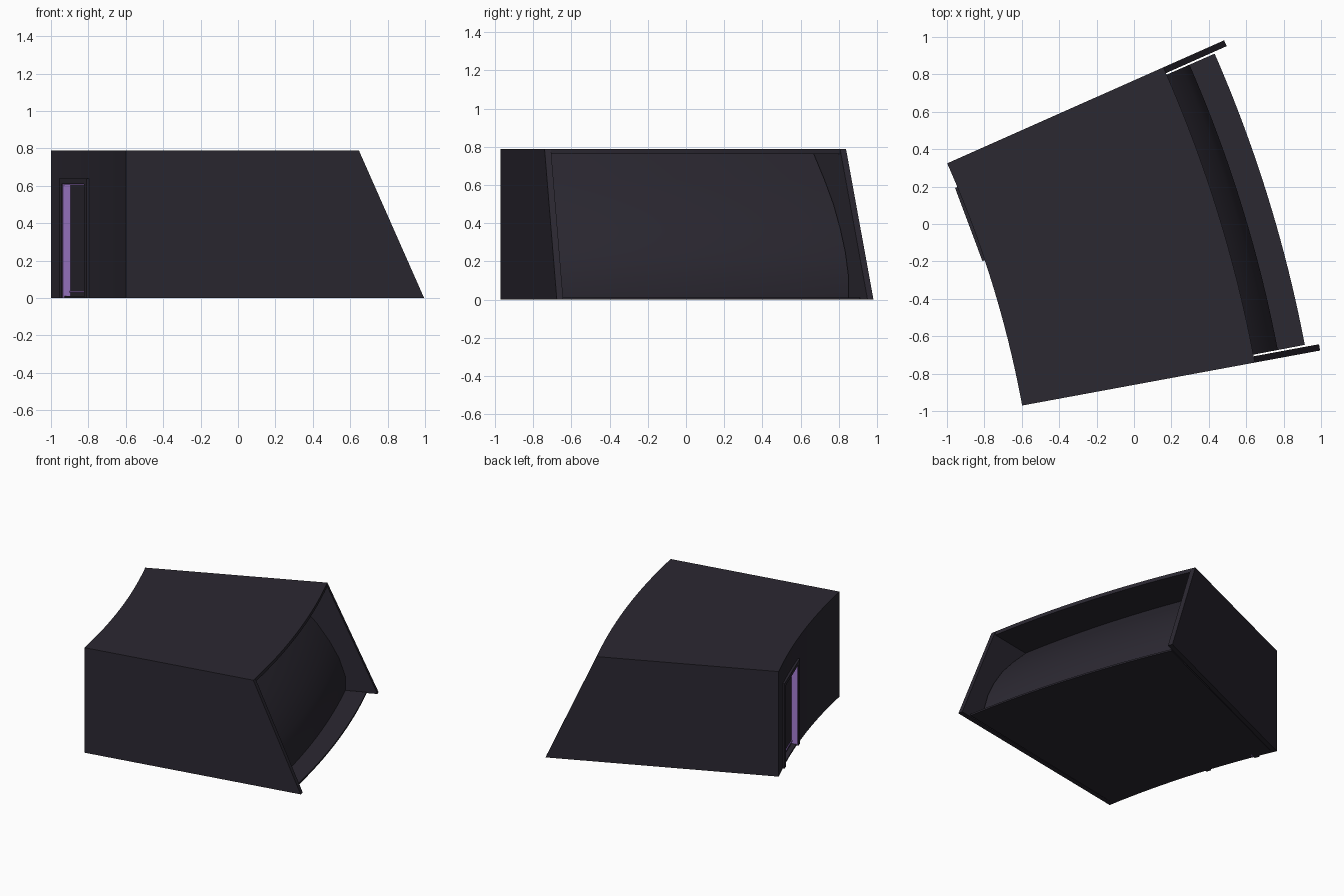
import bpy, bmesh, math
from mathutils import Matrix, Vector

if "Cube" in bpy.data.objects:
    bpy.data.objects.remove(bpy.data.objects["Cube"])

# Ring centre and wedge limits (degrees)
CX, CY = -6.272, -2.018
A0, A1 = 10.46, 23.95
R_BACK, R_ROOF, R_FLOOR, R_WALL, H = 5.77, 7.035, 7.315, 7.39, 0.79
INSET = 0.35


def material(name, col):
    m = bpy.data.materials.new(name)
    m.diffuse_color = (*col, 1)
    m.use_nodes = True
    m.node_tree.nodes["Principled BSDF"].inputs["Base Color"].default_value = m.diffuse_color
    return m


dark = material("dark_panel", (0.024, 0.021, 0.031))
lilac = material("lilac_light", (0.36, 0.2, 0.62))


def finish(name, bm, mat, smooth=False):
    bmesh.ops.recalc_face_normals(bm, faces=bm.faces[:])
    me = bpy.data.meshes.new(name)
    bm.to_mesh(me)
    bm.free()
    me.materials.append(mat)
    ob = bpy.data.objects.new(name, me)
    bpy.context.collection.objects.link(ob)
    if smooth:
        bpy.ops.object.select_all(action='DESELECT')
        ob.select_set(True)
        bpy.context.view_layer.objects.active = ob
        bpy.ops.object.shade_smooth_by_angle(angle=math.radians(25))
    return ob


def polar(r, deg, z):
    a = math.radians(deg)
    return Vector((CX + r * math.cos(a), CY + r * math.sin(a), z))


def sector(name, profile, a0, a1, n=20):
    """Sweep a closed (radius, height) profile around the ring centre."""
    bm = bmesh.new()
    rings = [[bm.verts.new(polar(r, a0 + (a1 - a0) * i / n, z)) for r, z in profile]
             for i in range(n + 1)]
    k = len(profile)
    for p, q in zip(rings, rings[1:]):
        for j in range(k):
            bm.faces.new((p[j], p[(j + 1) % k], q[(j + 1) % k], q[j]))
    bm.faces.new(rings[0])
    bm.faces.new(rings[-1])
    return finish(name, bm, dark, True)


def rect(r0, r1, z0, z1):
    return [(r0, z0), (r1, z0), (r1, z1), (r0, z1)]


def side_wall(name, deg, inward):
    """Flat radial wall with a raked front edge, thickened towards the room."""
    bm = bmesh.new()
    pts = [(R_BACK, 0), (R_WALL, 0), (R_ROOF, H), (R_BACK, H)]
    f = bm.faces.new([bm.verts.new(polar(r, deg, z)) for r, z in pts])
    ext = bmesh.ops.extrude_face_region(bm, geom=[f], use_keep_orig=True)
    a = math.radians(deg)
    off = Vector((-math.sin(a), math.cos(a), 0)) * 0.034 * inward
    bmesh.ops.translate(bm, vec=off,
                        verts=[v for v in ext['geom'] if isinstance(v, bmesh.types.BMVert)])
    finish(name, bm, dark)


# Side walls
side_wall("side_wall_near", A0, 1)
side_wall("side_wall_far", A1, -1)

# Roof and floor slabs
sector("roof", rect(R_BACK, R_ROOF, H - 0.027, H), A0, A1)
sector("floor", rect(R_BACK, R_FLOOR, 0, 0.012), A0 + INSET, A1 - INSET)

# Recessed front panel, bulging out and vertical at the foot
outer = [(7.168, 0.005), (7.168, 0.12), (7.125, 0.25), (7.06, 0.37),
         (6.97, 0.5), (6.85, 0.63), (6.70, 0.775)]
sector("front_panel", outer + [(r - 0.03, z) for r, z in reversed(outer)],
       A0 + INSET, A1 - INSET)

# Curved back wall around the doorway
D = 20.5
HALF = math.degrees(0.2 / R_BACK)
sector("back_wall_long", rect(R_BACK, R_BACK + 0.03, 0, H), A0, D - HALF, 14)
sector("back_wall_short", rect(R_BACK, R_BACK + 0.03, 0, H), D + HALF, A1, 4)
sector("back_wall_over_door", rect(R_BACK, R_BACK + 0.03, 0.625, H), D - HALF, D + HALF, 6)

# Door parts: local axes are u = into the room, v = along the wall
door_mat = Matrix.Translation(polar(5.753, D, 0)) @ Matrix.Rotation(math.radians(D), 4, 'Z')


def door_box(name, u, v, z, mat):
    bm = bmesh.new()
    size = [b - a for a, b in (u, v, z)]
    mid = [(a + b) / 2 for a, b in (u, v, z)]
    bmesh.ops.create_cube(bm, size=1, matrix=door_mat @ Matrix.Translation(mid)
                          @ Matrix.Diagonal((*size, 1)))
    finish(name, bm, mat)


for s, side in ((-1, "near"), (1, "far")):
    door_box("door_jamb_" + side, (0, 0.058), sorted((s * 0.172, s * 0.209)), (0, 0.61), dark)
    door_box("door_light_" + side, (0.006, 0.05), sorted((s * 0.167, s * 0.173)), (0, 0.61), lilac)
door_box("door_header", (0, 0.058), (-0.209, 0.209), (0.61, 0.638), dark)
door_box("door_leaf", (0.05, 0.06), (-0.172, 0.172), (0, 0.612), dark)
door_box("door_light_top", (0.006, 0.05), (-0.167, 0.167), (0.605, 0.611), lilac)
door_box("door_light_sill", (0.044, 0.05), (-0.167, 0.167), (0.03, 0.037), lilac)
